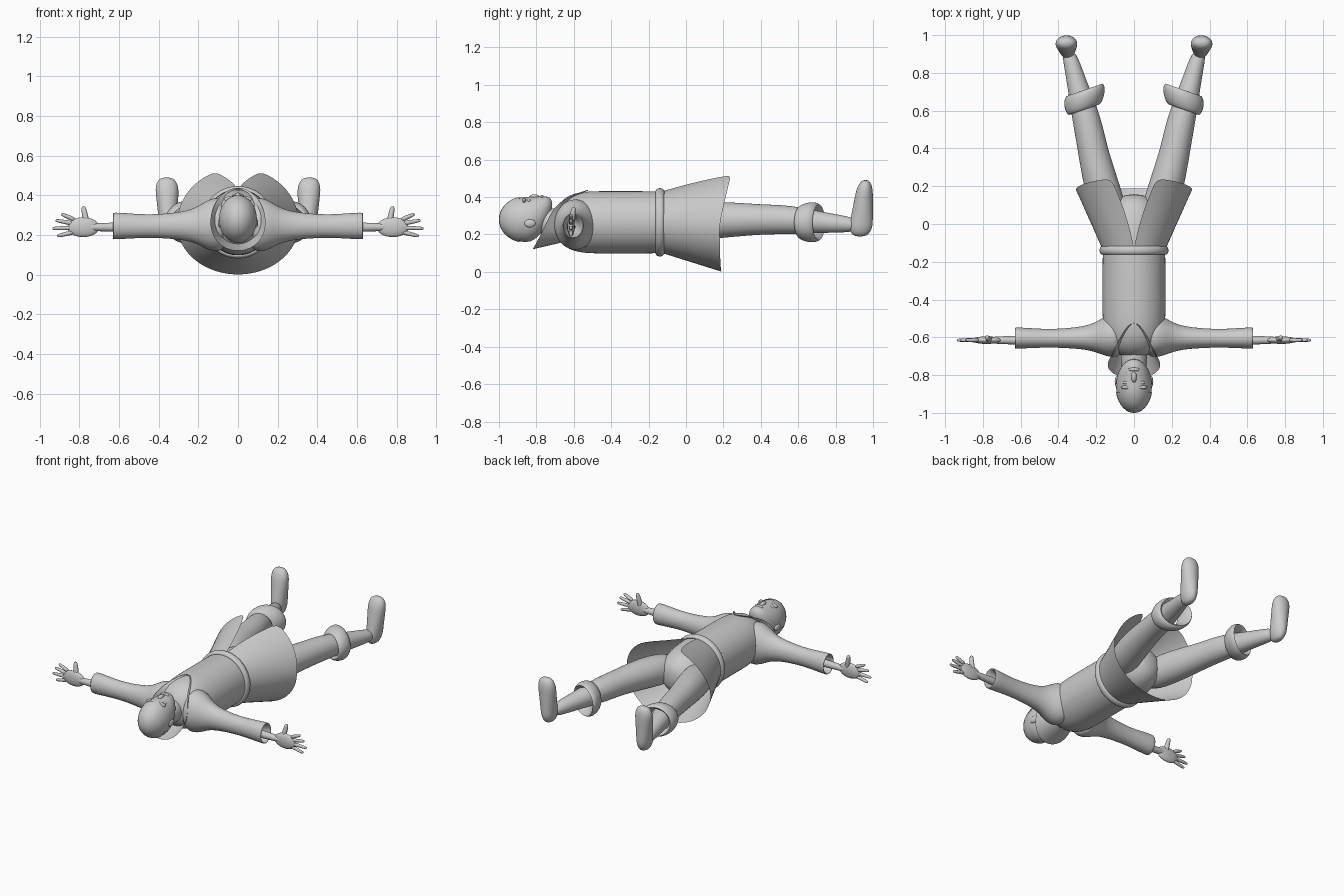
import bpy, bmesh
from math import sin, cos, pi
from mathutils import Vector

default_cube = bpy.data.objects.get("Cube")
if default_cube:
    bpy.data.objects.remove(default_cube)

shade = (.6, .6, .6, 1)
grey = bpy.data.materials.new("light grey")
grey.use_nodes = True
grey.diffuse_color = shade
grey.node_tree.nodes["Principled BSDF"].inputs["Base Color"].default_value = shade


def finish(name, bm, mirror=False, level=2):
    """Turn the bmesh into a smooth grey object."""
    bmesh.ops.recalc_face_normals(bm, faces=bm.faces)
    for face in bm.faces:
        face.smooth = True
    mesh = bpy.data.meshes.new(name)
    bm.to_mesh(mesh)
    bm.free()
    mesh.materials.append(grey)
    part = bpy.data.objects.new(name, mesh)
    bpy.context.collection.objects.link(part)
    if mirror:
        part.modifiers.new("mirror", "MIRROR")
    if level:
        subdivision = part.modifiers.new("smooth", "SUBSURF")
        subdivision.levels = subdivision.render_levels = level


def skin(bm, rows, around):
    """Bridge rows of points, optionally wrapping each row into a ring."""
    grid = [[bm.verts.new(point) for point in row] for row in rows]
    for near, far in zip(grid, grid[1:]):
        for i in range(0 if around else 1, len(near)):
            bm.faces.new((near[i - 1], near[i], far[i], far[i - 1]))
    return grid


def ring(centre, side, up, sides=18):
    """Ellipse spanned by two vectors."""
    turns = [2 * pi * i / sides for i in range(sides)]
    return [Vector(centre) + Vector(side) * cos(a) + Vector(up) * sin(a) for a in turns]


def loft(name, rings, mirror=False, caps=True, level=2):
    bm = bmesh.new()
    grid = skin(bm, rings, True)
    if caps:
        bm.faces.new(grid[0])
        bm.faces.new(grid[-1])
    finish(name, bm, mirror, level)


def sheet(name, rows):
    bm = bmesh.new()
    skin(bm, rows, False)
    bmesh.ops.remove_doubles(bm, verts=bm.verts, dist=.001)
    finish(name, bm, True, 1)


def band(name, centre, radius, thickness, length, flare=0, tilt=0, mirror=False):
    """Rounded hoop around the y axis, with flared and tilted variants."""
    rings = []
    for k in range(9):
        a = 2 * pi * k / 8
        along = length * cos(a)
        r = radius + thickness * sin(a) + flare * along
        rings.append(ring(Vector(centre) + Vector((0, along, 0)), (r, -tilt * r, 0), (0, 0, r)))
    loft(name, rings, mirror, caps=False)


def finger(name, start, end, radius):
    """Tapered tube with a rounded tip."""
    start, end = Vector(start), Vector(end)
    turn = (end - start).to_track_quat("Z", "Y")
    side, up = turn @ Vector((radius, 0, 0)), turn @ Vector((0, radius, 0))
    rings = [ring(start.lerp(end, t), side * (1 - t / 3), up * (1 - t / 3), 8) for t in (0, .5, .95)]
    rings.append(ring(end, side / 3, up / 3, 8))
    loft(name, rings, True, level=1)


def blob(name, centre, size, mirror=False, shape=None, keep=None):
    """Ellipsoid, optionally reshaped on the unit sphere or cut along y."""
    bm = bmesh.new()
    bmesh.ops.create_uvsphere(bm, u_segments=32, v_segments=20, radius=1)
    if keep is not None:
        everything = bm.verts[:] + bm.edges[:] + bm.faces[:]
        bmesh.ops.bisect_plane(bm, geom=everything, plane_co=(0, keep, 0),
                               plane_no=(0, 1, 0), clear_outer=True)
    for vert in bm.verts:
        if shape:
            shape(vert.co)
        vert.co = Vector(a * b + c for a, b, c in zip(vert.co, size, centre))
    finish(name, bm, mirror, 0)


# Coat body and hips: round sections along the spine
spine = .265
torso = [(-.71, .06), (-.65, .14), (-.56, .17), (-.4, .17), (-.13, .17), (0, .16), (.1, .13), (.16, .06)]
loft("torso", [ring((0, y, spine), (r, 0, 0), (0, 0, r)) for y, r in torso])
band("belt", (0, -.14, spine), .17, .018, .025)

# Flared coat skirt, split at the front
skirt = []
steps = 14
for r in range(7):
    v = r / 6
    slit = .4 * v
    row = []
    for i in range(steps + 1):
        a = slit + (pi - slit) * i / steps
        front = max(0, cos(a))
        hem = .19 + .06 * front - .01 * sin(a)
        height = .165 + v * (.12 if front else .09)
        row.append((abs(sin(a)) * (.17 + .14 * v), v * hem - .13 * (1 - v), spine - .01 * v + height * cos(a)))
    skirt.append(row)
sheet("coat_skirt", skirt)

# Open collar, pointed at the nape and running into lapels on the chest
inner_edge, outer_edge = [], []
for i in range(steps + 1):
    a = pi * i / steps
    lapel = .15 * max(0, -cos(a)) ** 4
    inner_edge.append((.1 * abs(sin(a)), lapel - .67, spine - cos(a) * (.14 - .03 * cos(a))))
    outer_edge.append((.14 * abs(sin(a)), lapel - .67 - .15 * cos(a / 2) ** 2,
                       spine - cos(a) * (.16 - .015 * cos(a))))
sheet("collar", [inner_edge, outer_edge])

# Sleeves with hollow ends
arm_y, arm_z = -.615, .24
sleeve = [(.05, .12), (.14, .115), (.2, .08), (.27, .06), (.4, .05), (.5, .05), (.64, .06), (.63, .05), (.55, .03)]
loft("sleeve", [ring((x, arm_y + r / 5, arm_z + r / 9), (0, r, 0), (0, 0, r * 1.2))
                for x, r in sleeve], mirror=True)

# Hands with fanned fingers
finger("wrist", (.5, arm_y, arm_z), (.78, arm_y, arm_z), .03)
blob("palm", (.78, arm_y, arm_z), (.08, .02, .05), True)
for k in range(4):
    fan = .37 - .2 * k
    reach = .22 - .1 * abs(fan)
    knuckle = (.82, arm_y, arm_z + .1 * sin(fan))
    finger(f"finger_{k + 1}", knuckle, (.72 + reach * cos(fan), arm_y, arm_z + reach * sin(fan)), .014)
finger("thumb", (.76, arm_y, arm_z), (.78, -.6, .345), .02)

# Legs from hip to ankle, with rolled cuffs below the knees
leg = [((.1, -.05, .26), .1), ((.17, .2, .28), .1), ((.22, .4, .28), .08),
       ((.25, .56, .28), .08), ((.31, .78, .26), .05), ((.35, .93, .25), .04)]
loft("leg", [ring(joint, (r, 0, 0), (0, 0, r)) for joint, r in leg], mirror=True)
band("boot_cuff", (.262, .655, spine), .087, .022, .055, flare=.18, tilt=.35, mirror=True)

# Feet: flat soles, toes pointing up
foot = []
for k in range(8):
    t = k / 7
    rounding = 1 - .45 * abs(2 * t - 1) ** 8
    width = .04 + .025 * t
    depth = .07 - .03 * t
    foot.append(ring((.35 + .01 * t, 1 - depth, .187 + .306 * t),
                     (width * rounding, 0, 0), (0, depth * rounding, 0)))
loft("foot", foot, mirror=True)

# Neck, head with a tapering jaw, and a close cap
loft("neck", [ring((0, y, spine), (.07, 0, 0), (0, 0, .075)) for y in (-.65, -.7, -.8)])


def jaw(co):
    """Lift the lower head towards the face to form the chin."""
    co.z += .65 * max(0, co.y) ** 2


skull = Vector((0, -.855, .28))
skull_size = Vector((.095, .14, .12))
blob("head", skull, skull_size, shape=jaw)
blob("cap", skull, skull_size * 1.04, keep=-.25)

# Facial features
blob("nose", (0, -.81, .395), (.015, .03, .02))
blob("brow", (.04, -.865, .38), (.03, .01, .015), True)
blob("eye", (.04, -.84, .38), (.018, .01, .01), True)
blob("lips", (0, -.77, .4), (.03, .01, .01))
blob("ear", (.09, -.835, .26), (.012, .03, .022), True)
